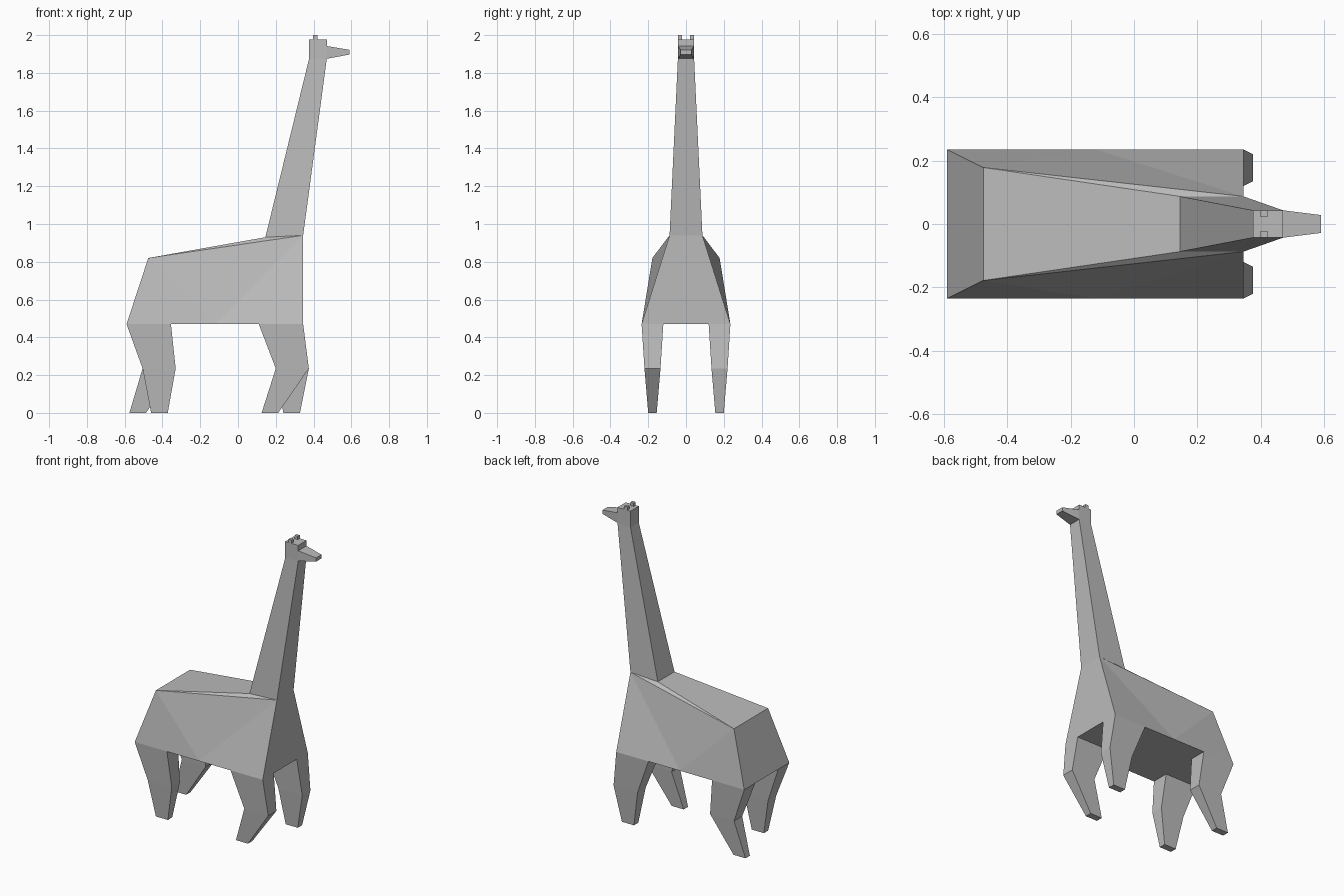
import bpy
import bmesh

cube = bpy.data.objects.get("Cube")
if cube:
    bpy.data.objects.remove(cube, do_unlink=True)

grey = bpy.data.materials.new("warm_grey")
grey.use_nodes = True
grey.diffuse_color = (0.5, 0.5, 0.5, 1)
grey.node_tree.nodes["Principled BSDF"].inputs["Base Color"].default_value = (0.5, 0.5, 0.5, 1)


def finish(name, bm):
    bmesh.ops.recalc_face_normals(bm, faces=bm.faces)
    mesh = bpy.data.meshes.new(name)
    bm.to_mesh(mesh)
    bm.free()
    mesh.materials.append(grey)
    obj = bpy.data.objects.new(name, mesh)
    bpy.context.collection.objects.link(obj)
    return obj


def loft(name, rings):
    """Skin a stack of four-cornered rings and cap both ends."""
    bm = bmesh.new()
    rows = [[bm.verts.new(p) for p in ring] for ring in rings]
    for a, b in zip(rows, rows[1:]):
        for i in range(4):
            j = (i + 1) % 4
            bm.faces.new((a[i], a[j], b[j], b[i]))
    bm.faces.new(rows[0])
    bm.faces.new(rows[-1])
    return finish(name, bm)


def level(x0, x1, y0, y1, z0, z1=None):
    """Ring lying flat; z1 lifts its front edge."""
    z1 = z0 if z1 is None else z1
    return [(x0, y0, z0), (x1, y0, z1), (x1, y1, z1), (x0, y1, z0)]


def upright(x, y, z0, z1):
    """Ring standing across the body."""
    return [(x, -y, z0), (x, y, z0), (x, y, z1), (x, -y, z1)]


# Body: faceted flanks that narrow from the belly to the neck base
points = {
    "tail": (-0.59, 0.235, 0.47), "mid": (-0.12, 0.235, 0.47),
    "chest": (0.345, 0.235, 0.47), "rump": (-0.475, 0.178, 0.82),
    "withers": (0.145, 0.087, 0.93), "throat": (0.345, 0.087, 0.94),
}
bm = bmesh.new()
left = {k: bm.verts.new(p) for k, p in points.items()}
right = {k: bm.verts.new((x, -y, z)) for k, (x, y, z) in points.items()}
flank = (("tail", "mid", "rump"), ("rump", "mid", "throat"),
         ("mid", "chest", "throat"), ("rump", "throat", "withers"))
for side in (left, right):
    for tri in flank:
        bm.faces.new([side[k] for k in tri])
outline = ["tail", "mid", "chest", "throat", "withers", "rump"]
for a, b in zip(outline, outline[1:] + outline[:1]):
    bm.faces.new((left[a], left[b], right[b], right[a]))
finish("body", bm)

# Neck and head
loft("neck", [level(0.145, 0.345, -0.087, 0.087, 0.93, 0.94),
              level(0.375, 0.47, -0.043, 0.043, 1.87, 1.875)])
loft("head", [level(0.375, 0.47, -0.043, 0.043, 1.87, 1.875),
              level(0.375, 0.47, -0.043, 0.043, 1.978)])
loft("muzzle", [upright(0.47, 0.043, 1.875, 1.942),
                upright(0.59, 0.028, 1.897, 1.922)])

# Horns and legs: each foot steps forward or back from the knee
for side, s, fore_foot, hind_foot in (("left", 1, 0.24, -0.575),
                                      ("right", -1, 0.125, -0.46)):
    loft(side + "_horn", [level(0.398, 0.421, s * 0.022, s * 0.043, z)
                          for z in (1.978, 2.0)])
    for part, top, knee, foot in (("front", 0.11, 0.2, fore_foot),
                                  ("hind", -0.59, -0.505, hind_foot)):
        loft(f"{part}_{side}_leg", [
            level(top, top + 0.235, s * 0.12, s * 0.235, 0.47),
            level(knee, knee + 0.175, s * 0.135, s * 0.22, 0.235),
            level(foot, foot + 0.088, s * 0.155, s * 0.2, 0)])
